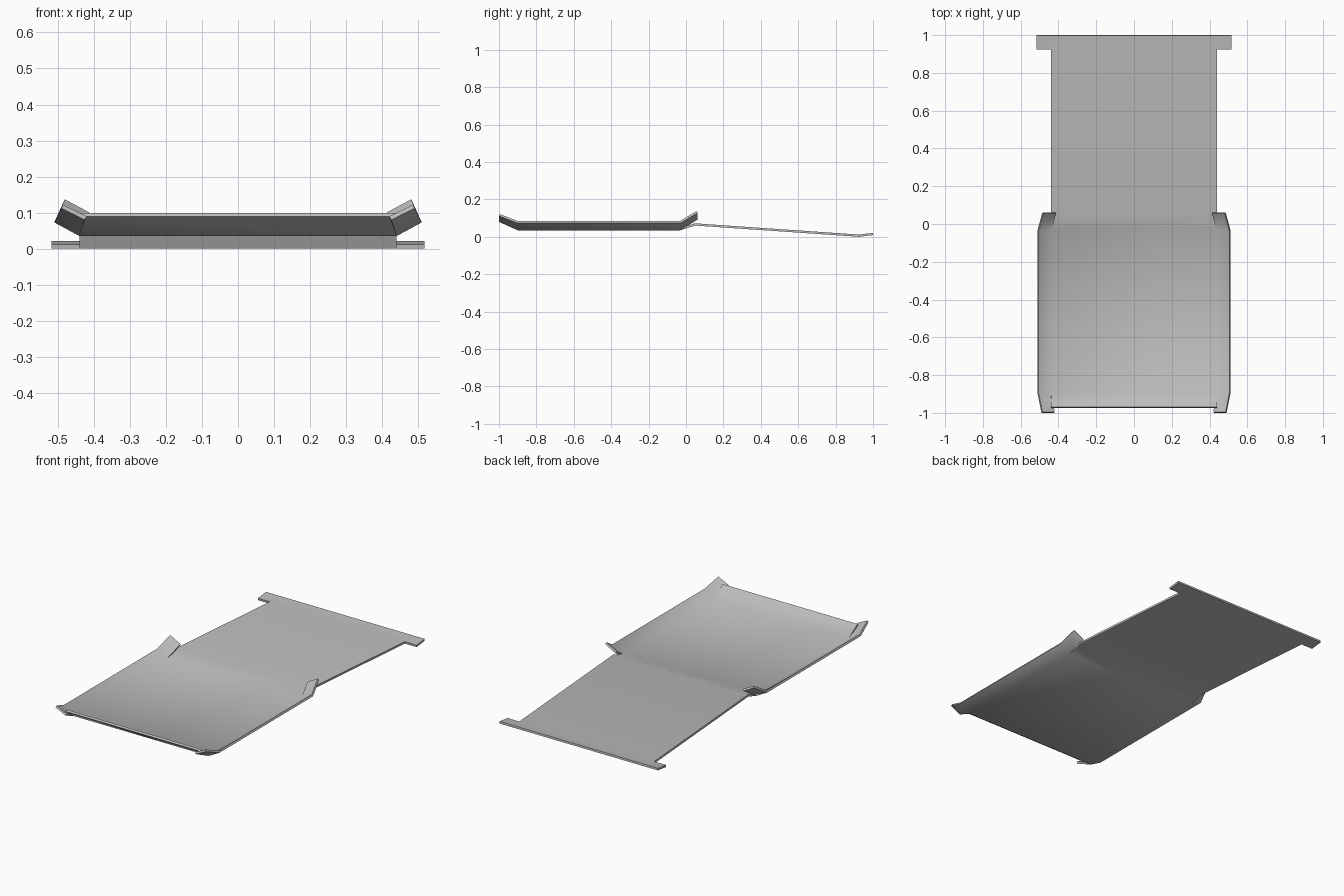
import bpy, bmesh, math

cube = bpy.data.objects.get("Cube")
if cube:
    bpy.data.objects.remove(cube)

GREY = (0.5, 0.5, 0.5, 1.0)
mat = bpy.data.materials.new("light_grey_metal")
mat.use_nodes = True
mat.diffuse_color = GREY
mat.node_tree.nodes["Principled BSDF"].inputs["Base Color"].default_value = GREY

W = 0.44          # half width of the folded sheet
THICK = 0.012

# Lower surface of the sheet as (y, z): lip, floor, step, ramp, end bar
profile = [(-0.975, 0.09), (-0.9, 0.035), (-0.03, 0.035),
           (0.05, 0.06), (0.925, 0.0), (1.0, 0.009)]

# Side flange with its two upturned tabs: (y, inner x, inner z, outer x, outer z)
flange = [(-1.0, 0.425, 0.08, 0.49, 0.112), (-0.9, W, 0.035, 0.51, 0.073),
          (-0.03, W, 0.035, 0.51, 0.073), (0.062, 0.418, 0.092, 0.485, 0.128)]

bm = bmesh.new()


def strip(left, right):
    """Bridge two rows of points with quads."""
    a = [bm.verts.new(p) for p in left]
    b = [bm.verts.new(p) for p in right]
    for i in range(len(a) - 1):
        bm.faces.new((a[i], b[i], b[i + 1], a[i + 1]))


# Folded centre sheet
strip([(-W, y, z) for y, z in profile], [(W, y, z) for y, z in profile])

# Flanges and end bar wings on both sides
for s in (-1, 1):
    inner = [(s * xi, y, zi) for y, xi, zi, xo, zo in flange]
    outer = [(s * xo, y, zo) for y, xi, zi, xo, zo in flange]
    wing_in = [(s * W, y, z) for y, z in profile[-2:]]
    wing_out = [(s * 0.517, y, z) for y, z in profile[-2:]]
    for a, b in ((inner, outer), (wing_in, wing_out)):
        strip(*((a, b) if s > 0 else (b, a)))

bmesh.ops.remove_doubles(bm, verts=bm.verts, dist=0.0005)
mesh = bpy.data.meshes.new("folded_tray_and_ramp")
bm.to_mesh(mesh)
bm.free()
mesh.materials.append(mat)
tray = bpy.data.objects.new("folded_tray_and_ramp", mesh)
bpy.context.collection.objects.link(tray)

# Sheet thickness, grown upward
solid = tray.modifiers.new("thickness", 'SOLIDIFY')
solid.thickness = THICK
solid.offset = 1
solid.use_even_offset = True

bpy.ops.object.select_all(action='DESELECT')
tray.select_set(True)
bpy.context.view_layer.objects.active = tray
bpy.ops.object.modifier_apply(modifier=solid.name)
bpy.ops.object.shade_smooth_by_angle(angle=math.radians(40))
